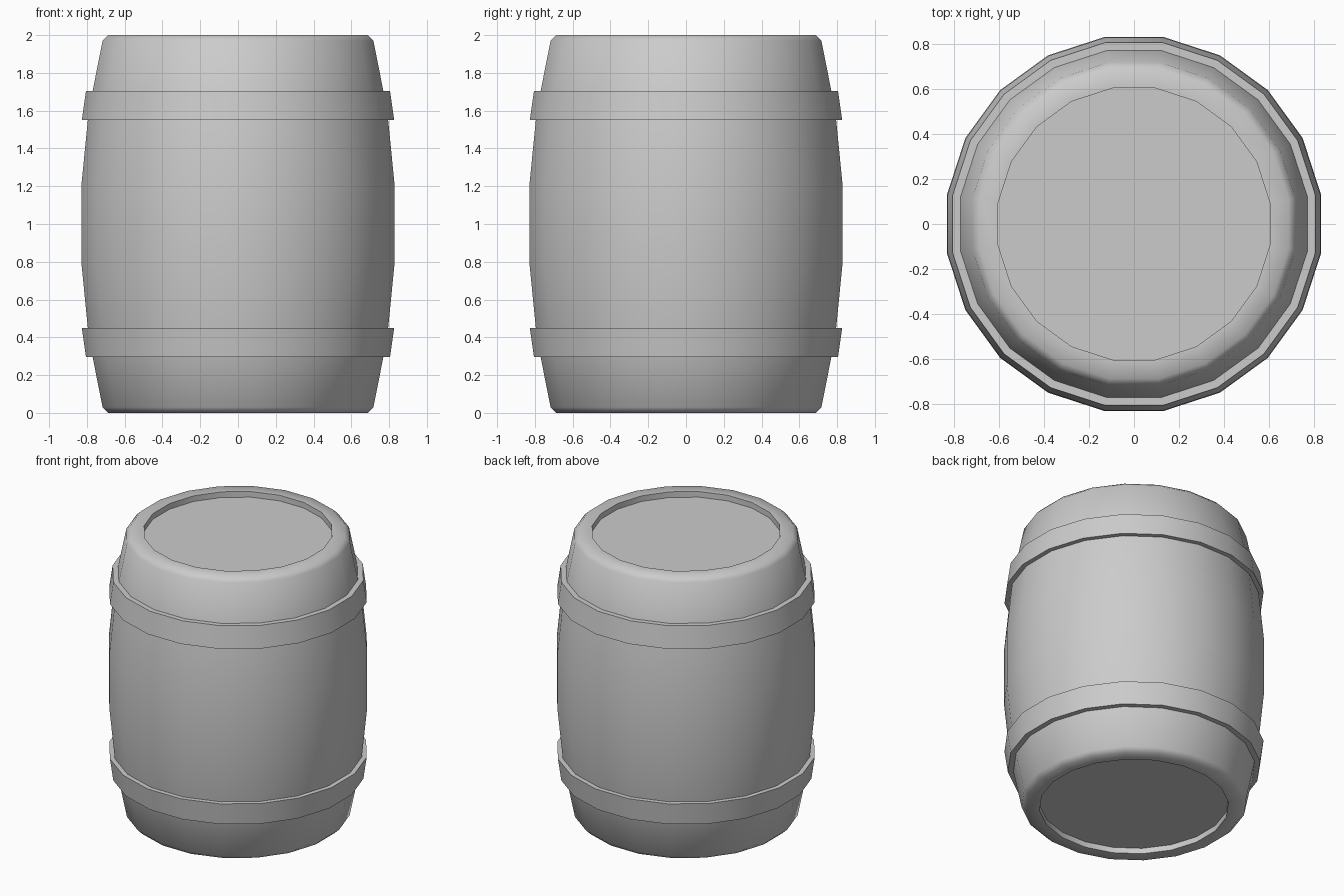
import bpy, bmesh
from math import sin, cos, pi

if "Cube" in bpy.data.objects:
    bpy.data.objects.remove(bpy.data.objects["Cube"])

SIDES = 20


def lathe(name, profile, closed):
    """Spin an (r, z) profile into a 20-sided solid; open profiles get capped ends."""
    bm = bmesh.new()
    rings = []
    for r, z in profile:
        angles = [2 * pi * (i + 0.5) / SIDES for i in range(SIDES)]
        rings.append([bm.verts.new((r * cos(a), r * sin(a), z)) for a in angles])
    pairs = list(zip(rings, rings[1:]))
    if closed:
        pairs.append((rings[-1], rings[0]))
    for low, high in pairs:
        for i in range(SIDES):
            j = (i + 1) % SIDES
            bm.faces.new((low[i], low[j], high[j], high[i]))
    if not closed:
        bm.faces.new(rings[0][::-1])
        bm.faces.new(rings[-1])
    bmesh.ops.recalc_face_normals(bm, faces=bm.faces[:])
    mesh = bpy.data.meshes.new(name)
    bm.to_mesh(mesh)
    bm.free()
    obj = bpy.data.objects.new(name, mesh)
    bpy.context.collection.objects.link(obj)
    bpy.ops.object.select_all(action='DESELECT')
    obj.select_set(True)
    bpy.context.view_layer.objects.active = obj
    bpy.ops.object.shade_smooth_by_angle(angle=1.05)
    return obj


def flip(profile):
    """Mirror a profile about the barrel's mid height."""
    return [(r, 2 - z) for r, z in reversed(profile)]


# Barrel body: recessed end, rim, bevel and bulging staves, mirrored top to bottom
half = [(0.61, 0.04), (0.61, 0.0), (0.695, 0.0), (0.726, 0.03), (0.80, 0.40), (0.84, 0.80)]
lathe("barrel_body", half + flip(half), closed=False)

# Metal hoops: tapered bands that follow the staves
hoop = [(0.775, 0.295), (0.815, 0.295), (0.837, 0.45), (0.80, 0.45)]
lathe("lower_hoop", hoop, closed=True)
lathe("upper_hoop", flip(hoop), closed=True)
